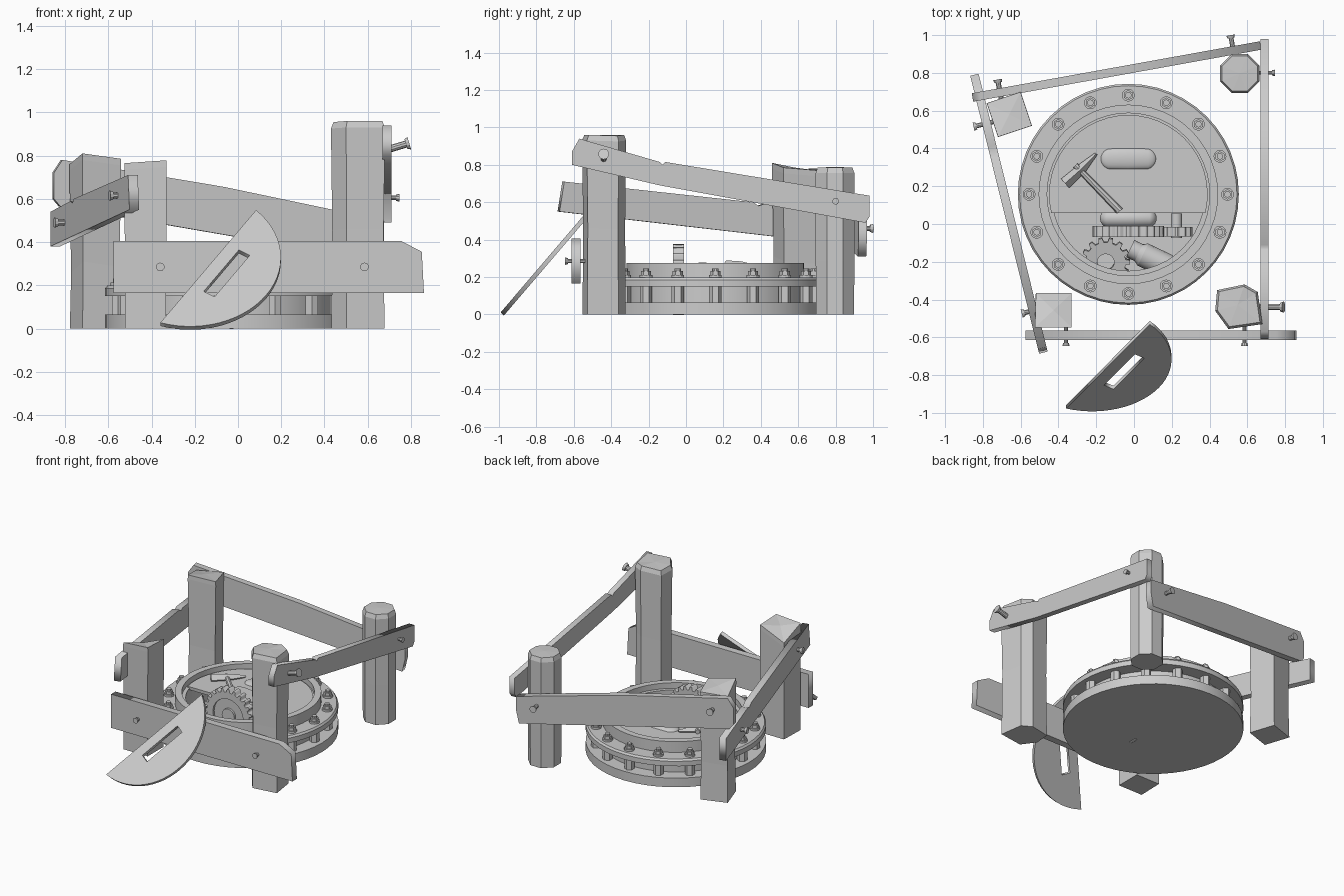
import bpy, bmesh
from math import sin, cos, pi, atan2, asin
from mathutils import Vector, Matrix

if "Cube" in bpy.data.objects:
    bpy.data.objects.remove(bpy.data.objects["Cube"])

CX, CY = -0.03, 0.157          # centre of the round pit


def add_mesh(name, bm, smooth=False):
    bmesh.ops.recalc_face_normals(bm, faces=bm.faces)
    me = bpy.data.meshes.new(name)
    bm.to_mesh(me)
    bm.free()
    ob = bpy.data.objects.new(name, me)
    bpy.context.collection.objects.link(ob)
    if smooth:
        bpy.ops.object.select_all(action='DESELECT')
        bpy.context.view_layer.objects.active = ob
        ob.select_set(True)
        bpy.ops.object.shade_smooth_by_angle(angle=0.6)
    return ob


def frame(origin, x, y):
    x, y = Vector(x).normalized(), Vector(y).normalized()
    m = Matrix((x, y, x.cross(y))).transposed().to_4x4()
    m.translation = Vector(origin)
    return m


def plate(name, loops, thick, mat):
    """Flat outline (first loop) with holes (other loops), extruded."""
    cu = bpy.data.curves.new(name, 'CURVE')
    cu.dimensions, cu.fill_mode, cu.extrude = '2D', 'BOTH', thick / 2
    for pts in loops:
        sp = cu.splines.new('POLY')
        sp.points.add(len(pts) - 1)
        for p, co in zip(sp.points, pts):
            p.co = (co[0], co[1], 0, 1)
        sp.use_cyclic_u = True
    ob = bpy.data.objects.new(name, cu)
    bpy.context.collection.objects.link(ob)
    ob.matrix_world = mat
    bpy.ops.object.select_all(action='DESELECT')
    bpy.context.view_layer.objects.active = ob
    ob.select_set(True)
    bpy.ops.object.convert(target='MESH')
    return bpy.context.view_layer.objects.active


def rod(bm, a, b, r1, r2=None, n=12):
    a, b = Vector(a), Vector(b)
    m = Matrix.Translation((a + b) / 2) @ (b - a).to_track_quat('Z', 'Y').to_matrix().to_4x4()
    bmesh.ops.create_cone(bm, cap_ends=True, segments=n, radius1=r1,
                          radius2=r1 if r2 is None else r2, depth=(b - a).length, matrix=m)


def circle(r, n, cx=0, cy=0):
    return [(cx + r * cos(2 * pi * i / n), cy + r * sin(2 * pi * i / n)) for i in range(n)]


def post(name, foot, tops, inset=0.9, waist=0.95):
    """Rough timber post: footprint rings, with a chamfered uneven top."""
    n = len(foot)
    mx, my = sum(p[0] for p in foot) / n, sum(p[1] for p in foot) / n
    bm = bmesh.new()
    rings = []
    for k, (s, drop) in enumerate([(0.98, None), (waist, 0.5), (1.0, 0.03), (inset, 0)]):
        ring = []
        for (x, y), h in zip(foot, tops):
            z = 0 if drop is None else h - drop
            ring.append(bm.verts.new((mx + (x - mx) * s, my + (y - my) * s, z)))
        rings.append(ring)
    for a, b in zip(rings, rings[1:]):
        for i in range(n):
            j = (i + 1) % n
            bm.faces.new((a[i], a[j], b[j], b[i]))
    bm.faces.new(rings[0])
    top = bm.verts.new((mx, my, sum(tops) / n + 0.004))
    for i in range(n):
        bm.faces.new((rings[-1][i], rings[-1][(i + 1) % n], top))
    add_mesh(name, bm)


# Corner posts
post("front_right_post", [(.44, -.35), (.585, -.32), (.655, -.36), (.68, -.53), (.5, -.556), (.43, -.46)],
     [.95, .96, .955, .96, .96, .955])
post("back_right_post", [(.56 + .112 * cos(pi / 8 + i * pi / 4), .797 + .112 * sin(pi / 8 + i * pi / 4))
                         for i in range(8)], [.785] * 8, waist=1.0)
post("back_left_post", [(-.78, .64), (-.6, .70), (-.54, .52), (-.72, .46)], [.76, .77, .785, .81], .99, .93)
post("front_left_post", [(-.52, -.365), (-.33, -.365), (-.33, -.548), (-.525, -.548)],
     [.69, .77, .778, .765], .99, .98)


# Fence planks: profile in (distance along plank, height)
def plank(name, p0, p1, thick, prof):
    d = Vector((p1[0] - p0[0], p1[1] - p0[1], 0))
    plate(name, [prof], thick, frame((p0[0], p0[1], 0), d, (0, 0, 1)))


plank("front_plank", (-.575, -.588), (.86, -.588), .05,
      [(0, .165), (1.435, .165), (1.425, .355), (1.33, .405), (0, .405)])
plank("right_plank", (.69, -.61), (.69, .98), .042,
      [(0, .80), (.47, .69), (1.57, .49), (1.59, .52), (1.59, .635), (.5, .815), (.485, .80),
       (.47, .815), (.04, .94), (0, .87)])
plank("left_plank", (-.845, .79), (-.48, -.68), .046,
      [(0, .38), (1.516, .55), (1.49, .71), (.45, .60), (.42, .58), (.39, .59), (0, .54)])
plank("back_plank", (-.855, .67), (.67, .945), .045,
      [(0, .60), (.03, .565), (1.53, .31), (1.55, .4), (1.55, .5), (.8, .655), (.04, .78), (0, .72)])

# Nails
bm = bmesh.new()
F, R, L, B = (0, -1, 0), (1, 0, 0), (-.97, -.24, 0), (-.18, .98, 0)
for pos, d, length, r in [((-.36, -.6, .285), F, .03, .02), ((.585, -.6, .285), F, .03, .02),
                          ((.70, -.44, .83), (1, 0, .3), .08, .03), ((.70, .8, .605), R, .03, .018),
                          ((-.79, .53, .49), L, .045, .024), ((-.54, -.46, .615), L, .04, .024),
                          ((-.71, .70, .68), B, .05, .026), ((.525, .925, .46), B, .06, .024)]:
    p, d = Vector(pos), Vector(d).normalized()
    rod(bm, p - d * .06, p + d * length, r * .55, n=10)
    rod(bm, p + d * length, p + d * (length + .016), r * .8, r, n=10)
add_mesh("nails", bm)

# Round pit housing, turned profile
prof = [(0, 0), (.585, 0), (.585, .065), (.49, .065), (.49, .15), (.585, .15), (.585, .185), (.575, .198),
        (.475, .198), (.475, .275), (.43, .275), (.43, .235), (.405, .235), (.405, .055), (0, .055)]
bm = bmesh.new()
vs = [bm.verts.new((r, 0, z)) for r, z in prof]
es = [bm.edges.new(p) for p in zip(vs, vs[1:])]
bmesh.ops.spin(bm, geom=vs + es, axis=(0, 0, 1), cent=(0, 0, 0), angle=2 * pi, steps=48)
bmesh.ops.remove_doubles(bm, verts=bm.verts, dist=1e-4)
add_mesh("pit_housing", bm, True).location = (CX, CY, 0)

# Flange bolts and the spacers under them
bm = bmesh.new()
for i in range(16):
    a = i * pi / 8
    x, y = CX + .525 * cos(a), CY + .525 * sin(a)
    rod(bm, (x, y, .06), (x, y, .155), .033, n=6)
    rod(bm, (x, y, .19), (x, y, .212), .034, n=12)
    rod(bm, (x, y, .212), (x, y, .232), .027, n=6)
    rod(bm, (x, y, .232), (x, y, .246), .017, n=10)
add_mesh("flange_bolts", bm)

# Split cover: larger part on the pit, smaller part leaning on the fence
RL, D = .42, .1
half = asin(D / RL)


def arc(a0, a1, cy, n=28):
    return [(RL * cos(a0 + (a1 - a0) * i / n), cy + RL * sin(a0 + (a1 - a0) * i / n)) for i in range(n + 1)]


plate("pit_cover", [arc(-half, pi + half, D)], .022, Matrix.Translation((CX, CY - D, .232)))
slope = Vector((0, .65, .76))
chord = Vector((.543, 0, 0)) + slope * .841
bulge = Vector((.841, 0, 0)) - slope * .543
slot = [(-.14, .065), (.16, .065), (.16, .125), (-.14, .125)]
plate("leaning_cover", [arc(half, pi - half, -D), slot], .024, frame((-.1375, -.745, .28), chord, bulge))


# Rounded fittings on and beneath the cover
def pill(r, h, n=10):
    return ([(h + r * cos(-pi / 2 + pi * i / n), r * sin(-pi / 2 + pi * i / n)) for i in range(n + 1)] +
            [(-h + r * cos(pi / 2 + pi * i / n), r * sin(pi / 2 + pi * i / n)) for i in range(n + 1)])


def capsule(name, loc, r, h, squash):
    bm = bmesh.new()
    bmesh.ops.create_uvsphere(bm, u_segments=20, v_segments=12, radius=r,
                              matrix=Matrix.Rotation(pi / 2, 4, 'Y'))
    for v in bm.verts:
        v.co.x += h if v.co.x > 1e-4 else -h if v.co.x < -1e-4 else 0
        v.co.z *= squash
    add_mesh(name, bm, True).location = loc


capsule("cover_grip", (CX, .345, .238), .057, .09, .4)
capsule("lower_grip", (CX, .03, .15), .05, .1, 1)
plate("cover_insert", [pill(.062, .085)], .01,
      Matrix.Translation((CX - .005, .165, .244)) @ Matrix.Rotation(-.2, 4, 'Z'))


# Gears
def gear(name, r, teeth, thick, mat, hole, depth=.12):
    pts = []
    for i in range(teeth):
        for f, k in [(-.3, 1 - depth), (-.18, 1), (.18, 1), (.3, 1 - depth)]:
            a = 2 * pi * (i + f) / teeth
            pts.append((r * k * cos(a), r * k * sin(a)))
    plate(name, [pts, circle(hole, 20)], thick, mat)


gear("large_gear", .19, 24, .06, frame((-.03, -.04, .188), (1, 0, 0), (0, 0, 1)), .12)
bm = bmesh.new()
rod(bm, (-.03, -.025, .188), (-.03, -.055, .188), .125, n=24)
rod(bm, (-.03, -.01, .188), (-.03, -.07, .188), .05, n=16)
rod(bm, (.225, .055, .14), (.225, -.075, .14), .03, n=14)
add_mesh("gear_hubs", bm, True)
gear("small_gear", .085, 12, .05, frame((.225, -.04, .14), (1, 0, 0), (0, 0, 1)), .028, .2)
gear("flat_gear", .13, 14, .03, Matrix.Translation((-.15, -.20, .09)) @ Matrix.Rotation(.2, 4, 'X'), .045, .18)

# Small motor lying on the pit floor
bm = bmesh.new()
d = Vector((.9, -.43, 0)).normalized()
p = Vector((-.02, -.13, .12))
rod(bm, p, p + d * .05, .05, n=16)
rod(bm, p + d * .05, p + d * .075, .05, .065, n=16)
rod(bm, p + d * .075, p + d * .22, .065, n=16)
add_mesh("motor", bm, True)

# Hammer lying on the cover
bm = bmesh.new()
rod(bm, (-.31, .31, .257), (-.075, .068, .257), .016, .02, n=8)
rod(bm, (-.365, .215, .257), (-.28, .29, .257), .032, .027, n=4)
rod(bm, (-.28, .29, .257), (-.2, .372, .257), .028, .008, n=4)
add_mesh("hammer", bm)
